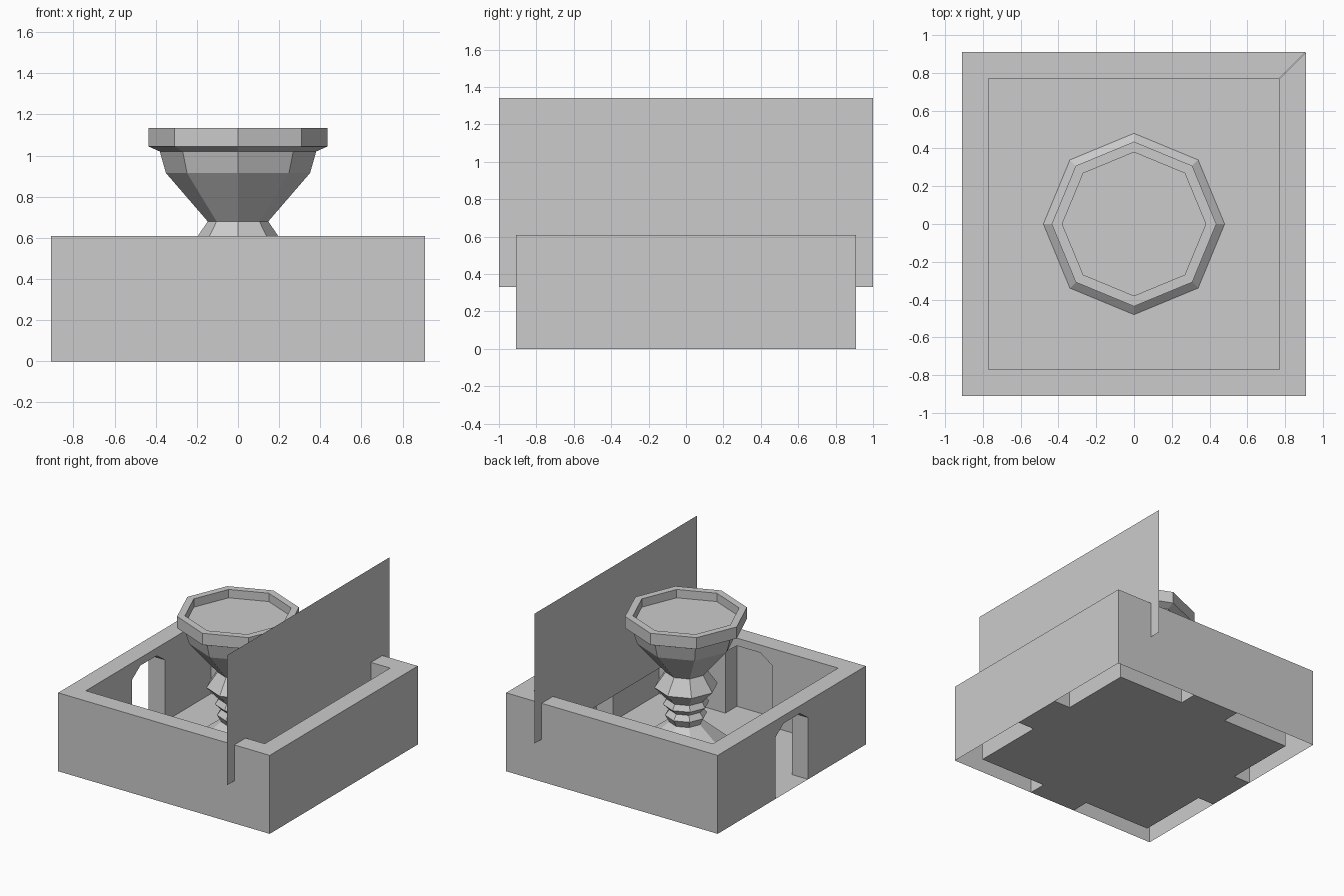
import bpy, bmesh, math
from mathutils import Matrix

cube = bpy.data.objects.get("Cube")
if cube:
    bpy.data.objects.remove(cube)

stone = bpy.data.materials.new("stone_grey")
stone.use_nodes = True
GREY = (0.6, 0.6, 0.6, 1)
stone.diffuse_color = GREY
stone.node_tree.nodes["Principled BSDF"].inputs["Base Color"].default_value = GREY

OUTER, INNER, HEIGHT = 0.91, 0.77, 0.61
ARCH = [(-0.2, 0), (-0.2, 0.48), (-0.1, 0.55), (0.1, 0.55), (0.2, 0.48), (0.2, 0)]


def add_object(name, bm):
    mesh = bpy.data.meshes.new(name)
    bm.to_mesh(mesh)
    bm.free()
    mesh.materials.append(stone)
    obj = bpy.data.objects.new(name, mesh)
    bpy.context.collection.objects.link(obj)
    return obj


def add_face(bm, points):
    return bm.faces.new([bm.verts.new(p) for p in points])


def skin(bm, x, half, arch):
    # Upright wall sheet, optionally notched by the doorway
    outline = [(-half, 0)] + arch + [(half, 0), (half, HEIGHT), (-half, HEIGHT)]
    return add_face(bm, [(x, y, z) for y, z in outline])


def wall(name, turn, open_outside):
    bm = bmesh.new()
    skin(bm, -INNER, INNER, ARCH)
    outer = skin(bm, -OUTER, OUTER, ARCH if open_outside else [])
    outer.normal_flip()
    # Top of the wall, mitred at the corners
    add_face(bm, [(-OUTER, OUTER, HEIGHT), (-OUTER, -OUTER, HEIGHT),
                  (-INNER, -INNER, HEIGHT), (-INNER, INNER, HEIGHT)])
    # Door jambs, arch and sill
    for (y0, z0), (y1, z1) in zip(ARCH, ARCH[1:] + ARCH[:1]):
        add_face(bm, [(-OUTER, y0, z0), (-INNER, y0, z0),
                      (-INNER, y1, z1), (-OUTER, y1, z1)])
    bmesh.ops.transform(bm, matrix=Matrix.Rotation(turn, 4, 'Z'), verts=bm.verts)
    bmesh.ops.remove_doubles(bm, verts=bm.verts, dist=0.0001)
    add_object(name, bm)


# Four hollow walls with the open doorway on one side
for i, side in enumerate(["right", "front", "left", "back"]):
    wall(side + "_wall", i * math.pi / 2, i == 0)

# Floor
bm = bmesh.new()
add_face(bm, [(-INNER, -INNER, 0), (INNER, -INNER, 0), (INNER, INNER, 0), (-INNER, INNER, 0)])
add_object("floor", bm)

# Tall thin panel
bm = bmesh.new()
add_face(bm, [(0.605, -1, 0.33), (0.605, 1, 0.33), (0.605, 1, 1.34), (0.605, -1, 1.34)])
add_object("tall_panel", bm)

# Octagonal pedestal bowl: radius and height from base to recess
PROFILE = [(0.48, 0.0), (0.12, 0.29), (0.15, 0.345), (0.12, 0.385), (0.165, 0.43),
           (0.14, 0.47), (0.226, 0.565), (0.147, 0.68), (0.35, 0.915), (0.38, 1.02),
           (0.436, 1.045), (0.436, 1.135), (0.38, 1.135), (0.38, 1.07)]
SIDES = 8
bm = bmesh.new()
rings = []
for r, z in PROFILE:
    angles = [2 * math.pi * k / SIDES for k in range(SIDES)]
    rings.append([bm.verts.new((r * math.cos(a), r * math.sin(a), z)) for a in angles])
for low, high in zip(rings, rings[1:]):
    for k in range(SIDES):
        n = (k + 1) % SIDES
        bm.faces.new((low[k], low[n], high[n], high[k]))
bm.faces.new(rings[-1])
add_object("pedestal_bowl", bm)
